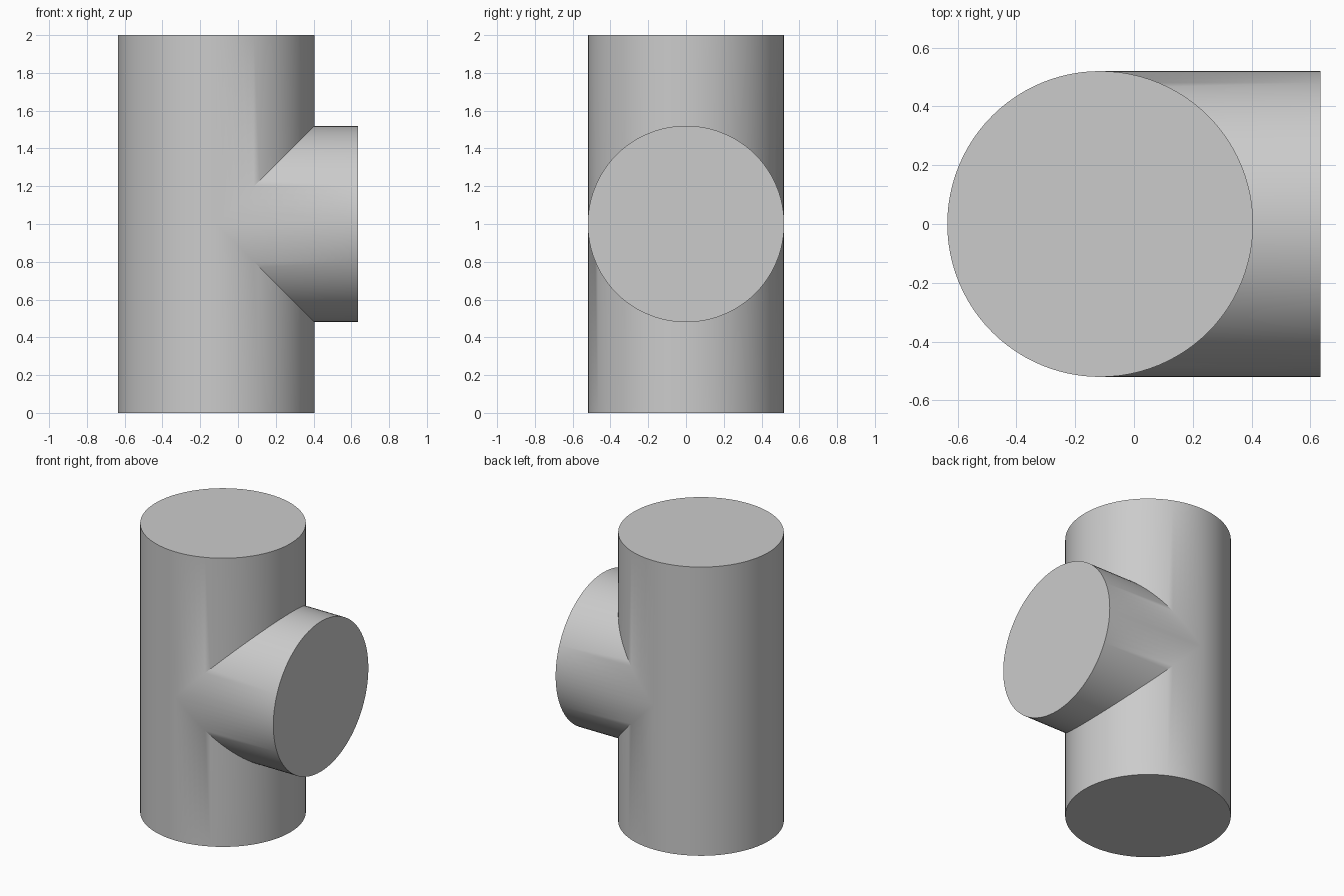
import bpy
from math import pi, radians

cube = bpy.data.objects.get("Cube")
if cube:
    bpy.data.objects.remove(cube, do_unlink=True)

RADIUS = 0.52
PIPE_X = -0.115
BRANCH_END = 0.635

grey = bpy.data.materials.new("light_grey")
grey.use_nodes = True
COLOUR = (0.6, 0.6, 0.6, 1)
grey.diffuse_color = COLOUR
grey.node_tree.nodes["Principled BSDF"].inputs["Base Color"].default_value = COLOUR


def cylinder(name, length, centre, rotation=(0, 0, 0)):
    bpy.ops.mesh.primitive_cylinder_add(vertices=96, radius=RADIUS, depth=length,
                                        location=centre, rotation=rotation)
    obj = bpy.context.object
    obj.name = name
    obj.data.materials.append(grey)
    return obj


# Side branch, running from the axis of the upright pipe
branch_length = BRANCH_END - PIPE_X
branch = cylinder("side_branch", branch_length,
                  (PIPE_X + branch_length / 2, 0, 1), (0, pi / 2, 0))

# Upright pipe, joined to the branch as one closed tee
pipe = cylinder("tee_pipe", 2, (PIPE_X, 0, 1))
union = pipe.modifiers.new("join_branch", "BOOLEAN")
union.operation = "UNION"
union.solver = "EXACT"
union.object = branch
bpy.ops.object.modifier_apply(modifier=union.name)
bpy.data.objects.remove(branch, do_unlink=True)

# Round walls smooth, caps and mitred seam sharp
bpy.ops.object.shade_smooth_by_angle(angle=radians(30))
